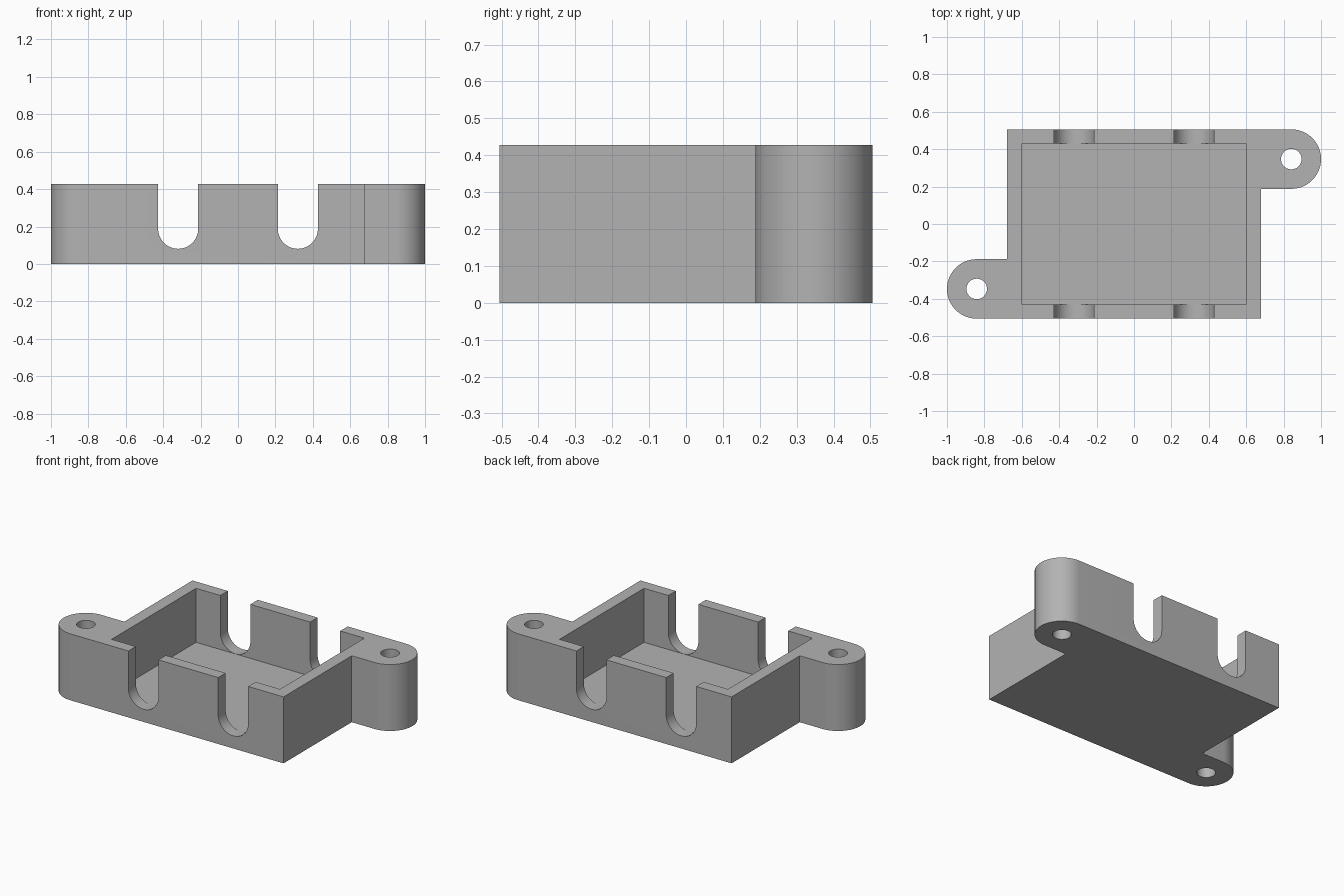
import bpy
import bmesh
from math import cos, sin, radians

HEIGHT, FLOOR = 0.428, 0.08
BODY_X, BODY_Y = 0.679, 0.506
CAVITY_X, CAVITY_Y = 0.6, 0.43
LUG_X, LUG_R, HOLE_R = 0.841, 0.159, 0.055
LUG_Y = BODY_Y - LUG_R
SLOT_X, SLOT_R = 0.32, 0.107

old = bpy.data.objects.get("Cube")
if old:
    bpy.data.objects.remove(old, do_unlink=True)

grey = bpy.data.materials.new("plain grey")
grey.use_nodes = True
colour = (0.45, 0.45, 0.45, 1)
grey.diffuse_color = colour
grey.node_tree.nodes["Principled BSDF"].inputs["Base Color"].default_value = colour


def arc(cx, cy, r, start, end, steps):
    """Points along an arc, angles in degrees."""
    angles = [radians(start + (end - start) * i / steps) for i in range(steps + 1)]
    return [(cx + r * cos(a), cy + r * sin(a)) for a in angles]


def prism(name, profile, low, high, place=lambda u, v, w: (u, v, w)):
    """Closed solid: a flat profile carried from low to high."""
    bm = bmesh.new()
    bottom = [bm.verts.new(place(u, v, low)) for u, v in profile]
    top = [bm.verts.new(place(u, v, high)) for u, v in profile]
    bm.faces.new(bottom[::-1])
    bm.faces.new(top)
    for i in range(len(profile)):
        bm.faces.new((bottom[i - 1], bottom[i], top[i], top[i - 1]))
    bmesh.ops.recalc_face_normals(bm, faces=bm.faces[:])
    mesh = bpy.data.meshes.new(name)
    bm.to_mesh(mesh)
    bm.free()
    mesh.materials.append(grey)
    obj = bpy.data.objects.new(name, mesh)
    bpy.context.scene.collection.objects.link(obj)
    return obj


# Outer outline: a box with a rounded lug on two opposite corners
half = [(-BODY_X, -BODY_Y + 2 * LUG_R)] + arc(-LUG_X, -LUG_Y, LUG_R, 90, 270, 32)
half.append((BODY_X, -BODY_Y))
tray = prism("mounting_tray", half + [(-x, -y) for x, y in half], 0, HEIGHT)

# Cavity
corners = [(-CAVITY_X, -CAVITY_Y), (CAVITY_X, -CAVITY_Y),
           (CAVITY_X, CAVITY_Y), (-CAVITY_X, CAVITY_Y)]
cutters = [prism("cavity_cutter", corners, FLOOR, HEIGHT + 0.1)]

# Screw holes through the lugs
for s in (-1, 1):
    ring = arc(s * LUG_X, s * LUG_Y, HOLE_R, 0, 360, 32)[:-1]
    cutters.append(prism("screw_hole_cutter", ring, -0.1, HEIGHT + 0.1))

# Round-bottomed cable slots in the front and back walls
for s in (-1, 1):
    x = s * SLOT_X
    slot = arc(x, FLOOR + 0.001 + SLOT_R, SLOT_R, 180, 360, 32)
    slot += [(x + SLOT_R, HEIGHT + 0.1), (x - SLOT_R, HEIGHT + 0.1)]
    cutters.append(prism("cable_slot_cutter", slot, -BODY_Y - 0.1, BODY_Y + 0.1,
                         lambda u, v, w: (u, w, v)))

# Cut, then drop the helpers
bpy.ops.object.select_all(action="DESELECT")
bpy.context.view_layer.objects.active = tray
tray.select_set(True)
for cutter in cutters:
    cutter.hide_render = True
    mod = tray.modifiers.new("cut", "BOOLEAN")
    mod.operation = "DIFFERENCE"
    mod.solver = "EXACT"
    mod.object = cutter
    bpy.ops.object.modifier_apply(modifier=mod.name)
    bpy.data.objects.remove(cutter, do_unlink=True)

bpy.ops.object.shade_smooth_by_angle(angle=radians(30))
